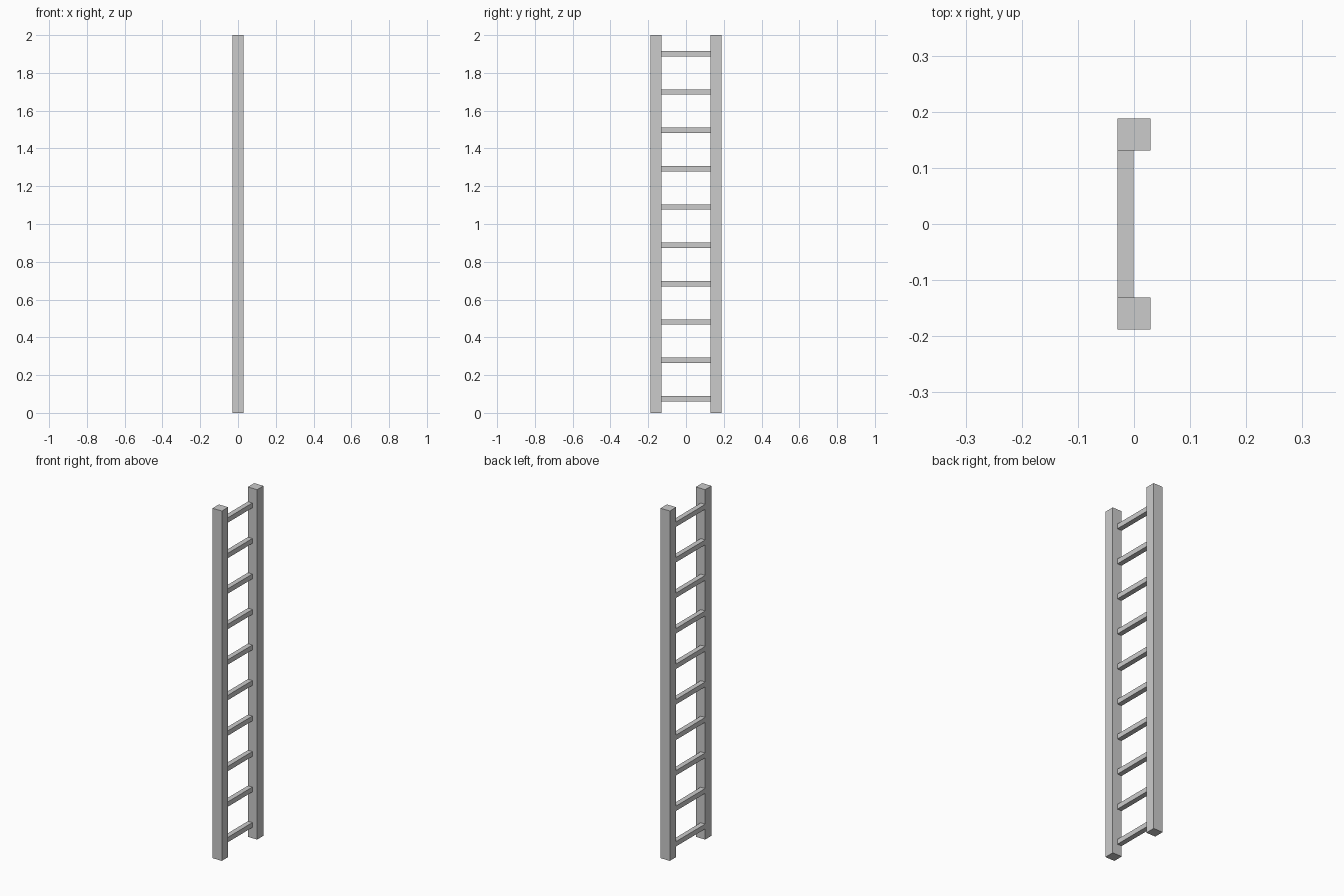
import bpy

if "Cube" in bpy.data.objects:
    bpy.data.objects.remove(bpy.data.objects["Cube"])

def box(name, lo, hi):
    size = [b - a for a, b in zip(lo, hi)]
    mid = [(a + b) / 2 for a, b in zip(lo, hi)]
    bpy.ops.mesh.primitive_cube_add(size=1, location=mid)
    ob = bpy.context.object
    ob.name = name
    ob.scale = size
    bpy.ops.object.transform_apply(location=False, rotation=False, scale=True)
    return ob

HALF_DEPTH = 0.0295
OUTER, INNER = 0.188, 0.131
RUNGS, FIRST, LAST, RUNG_HEIGHT = 10, 0.075, 1.902, 0.028

# Square side rails
box("left_rail", (-HALF_DEPTH, -OUTER, 0), (HALF_DEPTH, -INNER, 2))
box("right_rail", (-HALF_DEPTH, INNER, 0), (HALF_DEPTH, OUTER, 2))

# Rungs, flush with the -x face and half the rail depth
for i in range(RUNGS):
    z = FIRST + (LAST - FIRST) * i / (RUNGS - 1)
    box(f"rung_{i + 1}", (-HALF_DEPTH, -INNER, z - RUNG_HEIGHT / 2),
        (-0.001, INNER, z + RUNG_HEIGHT / 2))
